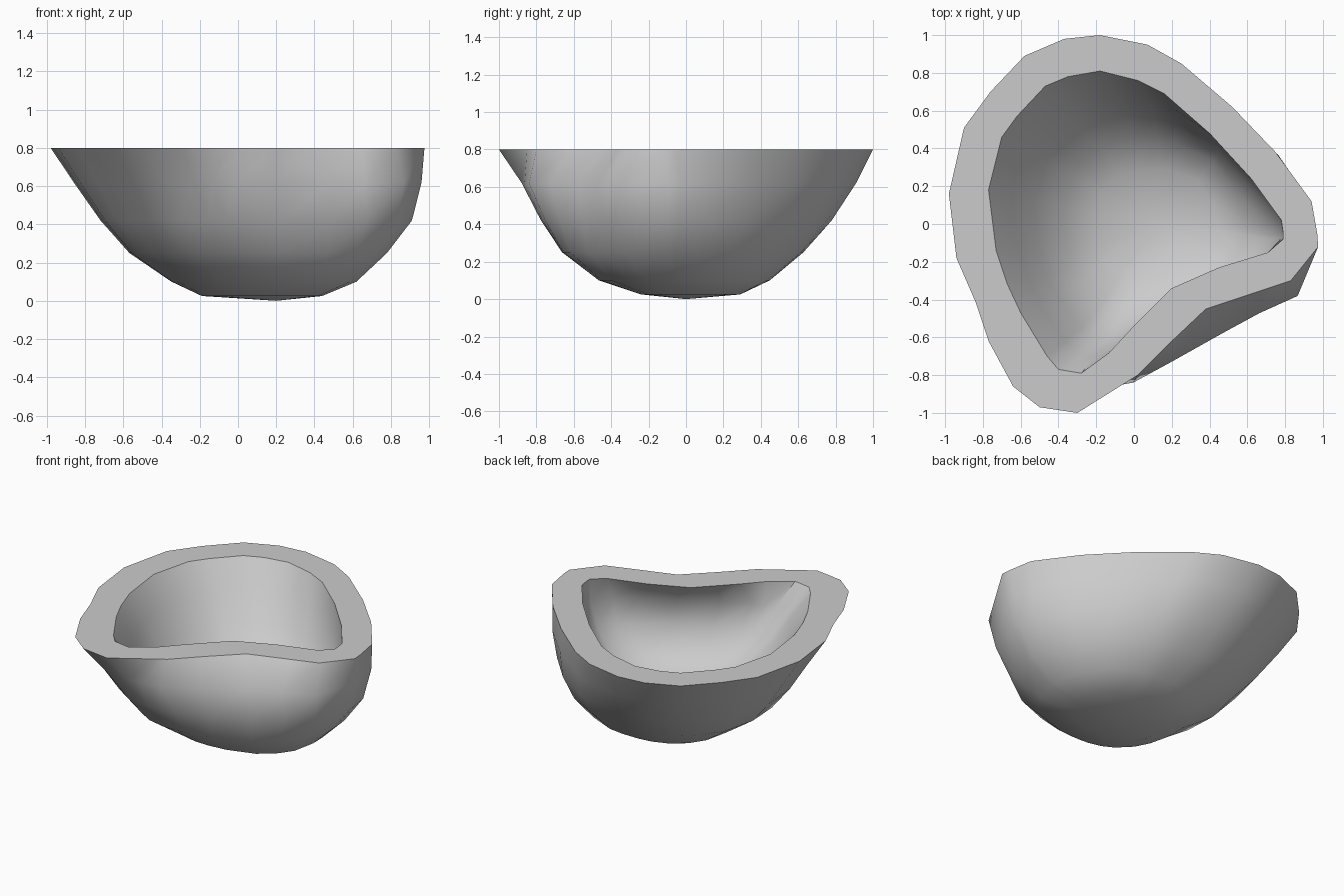
import bpy
import math
from mathutils import Vector

cube = bpy.data.objects.get("Cube")
if cube:
    bpy.data.objects.remove(cube, do_unlink=True)

RIM_HEIGHT = 0.8
# matched outer and inner rim outlines, counter-clockwise from the right-hand tip
OUTER_RIM = [(.975, -.12), (.97, -.05), (.94, .12), (.75, .38), (.52, .62),
             (.25, .85), (.07, .95), (-.18, 1), (-.37, .98), (-.58, .89),
             (-.76, .7), (-.9, .51), (-.98, .16), (-.94, -.18), (-.84, -.41),
             (-.77, -.62), (-.64, -.86), (-.5, -.97), (-.3, -1), (-.06, -.85),
             (.02, -.8), (.2, -.62), (.38, -.45), (.65, -.36), (.83, -.3)]
INNER_RIM = [(.79, -.08), (.79, -.05), (.78, .02), (.62, .24), (.4, .48),
             (.16, .69), (.02, .76), (-.18, .81), (-.35, .78), (-.47, .73),
             (-.62, .57), (-.7, .46), (-.77, .18), (-.73, -.14), (-.67, -.32),
             (-.6, -.47), (-.46, -.7), (-.4, -.77), (-.28, -.79), (-.13, -.68),
             (-.02, -.56), (.09, -.45), (.2, -.34), (.45, -.23), (.71, -.15)]

# below the rim the dented front run swells out to these points
OUTER_BULGE = [(-.2, -.98), (-.06, -.95), (.16, -.81), (.43, -.64), (.64, -.53), (.87, -.44)]
INNER_BULGE = [(-.2, -.76), (-.12, -.73), (.07, -.61), (.33, -.45), (.55, -.34), (.72, -.25)]

# level: height, min x, max x, min y, max y, roundness
OUTER_LEVELS = [(.62, -.86, .96, -.88, .91, .1),
                (.42, -.72, .91, -.78, .78, .3),
                (.25, -.57, .78, -.67, .63, .6),
                (.1, -.35, .62, -.47, .45, .85),
                (.025, -.19, .44, -.24, .29, 1)]
INNER_LEVELS = [(.64, -.65, .78, -.7, .71, .1),
                (.47, -.53, .73, -.62, .59, .3),
                (.32, -.37, .61, -.48, .46, .6),
                (.22, -.2, .44, -.29, .29, .9)]


def fitted_ring(outline, level):
    """Round an outline off and fit it to the bounds of one level."""
    z, x0, x1, y0, y1, roundness = level
    xs, ys = [p[0] for p in outline], [p[1] for p in outline]
    ring = []
    for x, y in outline:
        u = Vector((2 * (x - min(xs)) / (max(xs) - min(xs)) - 1,
                    2 * (y - min(ys)) / (max(ys) - min(ys)) - 1))
        power = 2.5
        size = (abs(u.x) ** power + abs(u.y) ** power) ** (1 / power)
        u = u.lerp(u / size, roundness)
        ring.append((x0 + (u.x + 1) * (x1 - x0) / 2, y0 + (u.y + 1) * (y1 - y0) / 2, z))
    return ring


def wall(rim, bulge, levels):
    swollen = rim[:-len(bulge)] + bulge
    return [[(x, y, RIM_HEIGHT) for x, y in rim]] + [
        fitted_ring(swollen, level) for level in levels]


# one continuous skin: outer base, outer wall, flat rim, inner wall, inner floor
rings = wall(OUTER_RIM, OUTER_BULGE, OUTER_LEVELS)[::-1]
rings += wall(INNER_RIM, INNER_BULGE, INNER_LEVELS)
n = len(OUTER_RIM)
verts = [v for ring in rings for v in ring]
faces = []
for r in range(len(rings) - 1):
    for i in range(n):
        j = (i + 1) % n
        faces.append((r * n + i, r * n + j, (r + 1) * n + j, (r + 1) * n + i))
base, floor = len(verts), len(verts) + 1
verts += [(.2, 0, 0), (.15, 0, .18)]
last = (len(rings) - 1) * n
for i in range(n):
    j = (i + 1) % n
    faces.append((base, j, i))
    faces.append((floor, last + i, last + j))

mesh = bpy.data.meshes.new("bowl_shell")
mesh.from_pydata(verts, [], faces)
mesh.validate()
bowl = bpy.data.objects.new("bowl_shell", mesh)
bpy.context.collection.objects.link(bowl)

# plain grey material
grey = bpy.data.materials.new("light_grey")
grey.use_nodes = True
colour = (.6, .6, .6, 1)
grey.diffuse_color = colour
grey.node_tree.nodes["Principled BSDF"].inputs["Base Color"].default_value = colour
mesh.materials.append(grey)

# smooth walls with a crisp rim
bpy.ops.object.select_all(action='DESELECT')
bowl.select_set(True)
bpy.context.view_layer.objects.active = bowl
bpy.ops.object.shade_smooth_by_angle(angle=math.radians(45))
